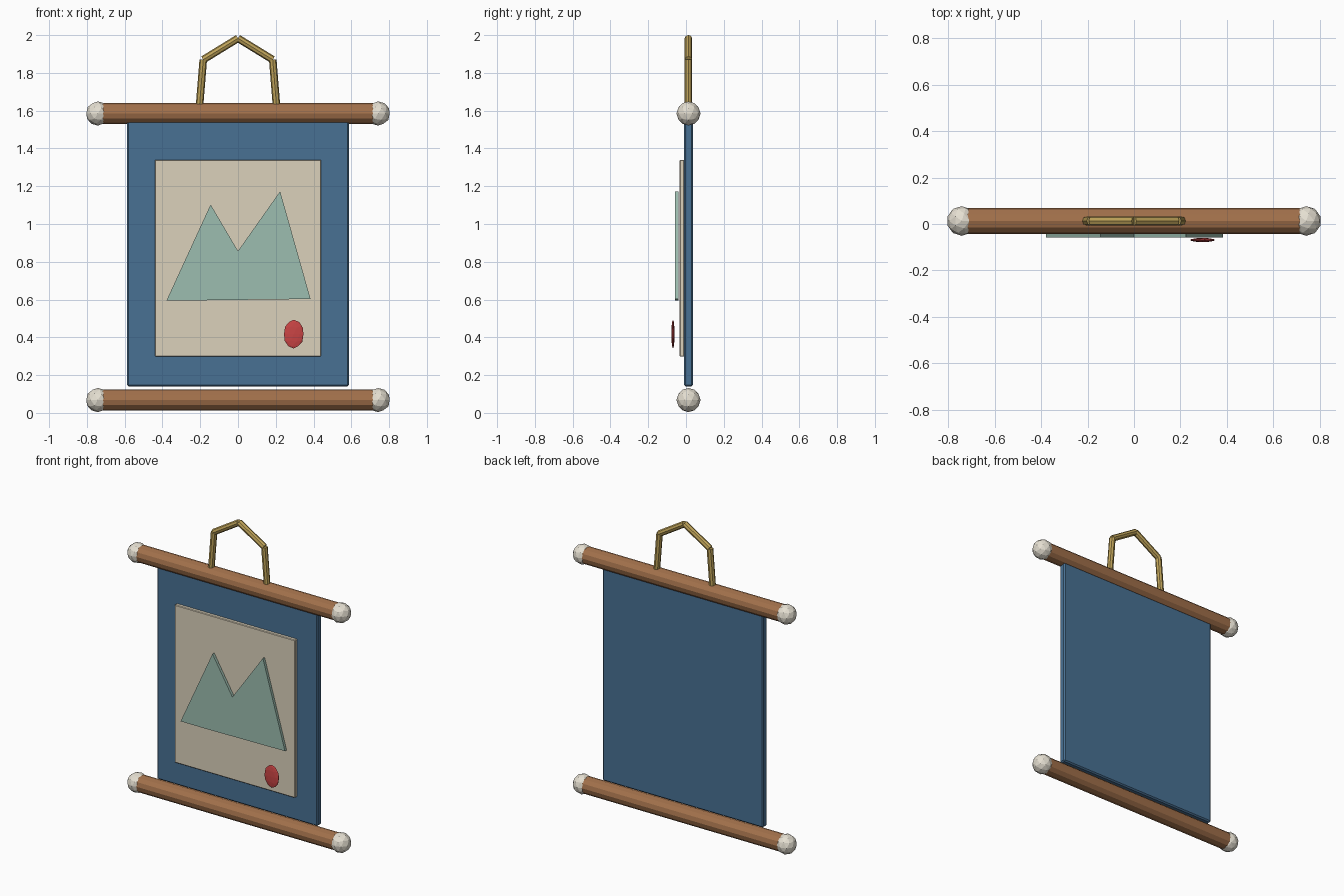
import bpy
import bmesh
from math import pi
from mathutils import Vector

if "Cube" in bpy.data.objects:
    bpy.data.objects.remove(bpy.data.objects["Cube"])

Y = 0.013  # depth of the rods and cloth


def material(name, rgb):
    m = bpy.data.materials.new(name)
    m.diffuse_color = (*[(c / 255) ** 2.2 for c in rgb], 1)
    m.use_nodes = True
    m.node_tree.nodes["Principled BSDF"].inputs["Base Color"].default_value = m.diffuse_color
    return m


WOOD = material("wood", (160, 112, 76))
IVORY = material("ivory", (228, 222, 208))
BLUE = material("blue_cloth", (74, 112, 146))
PAPER = material("paper", (218, 208, 186))
GREEN = material("pale_green", (155, 188, 174))
RED = material("red", (200, 70, 70))
BRASS = material("brass", (190, 162, 90))


def finish(name, mat):
    ob = bpy.context.object
    ob.name = name
    ob.data.materials.append(mat)
    return ob


def tube(name, a, b, radius, sides, mat):
    a, b = Vector(a), Vector(b)
    bpy.ops.mesh.primitive_cylinder_add(vertices=sides, radius=radius, depth=(b - a).length,
                                        location=(a + b) / 2,
                                        rotation=(b - a).to_track_quat('Z', 'Y').to_euler())
    return finish(name, mat)


def ball(name, loc, radii, mat):
    bpy.ops.mesh.primitive_ico_sphere_add(subdivisions=2, radius=1, location=loc)
    ob = finish(name, mat)
    ob.scale = radii
    return ob


def panel(name, lo, hi, bevel, mat):
    lo, hi = Vector(lo), Vector(hi)
    bpy.ops.mesh.primitive_cube_add(size=1, location=(lo + hi) / 2)
    ob = finish(name, mat)
    ob.scale = hi - lo
    bpy.ops.object.transform_apply(location=False, rotation=False, scale=True)
    mod = ob.modifiers.new("bevel", 'BEVEL')
    mod.width = bevel
    mod.segments = 1
    return ob


# Rods with a knob on each end
for label, z in (("bottom", 0.068), ("top", 1.585)):
    tube(label + "_rod", (-0.745, Y, z), (0.745, Y, z), 0.055, 12, WOOD)
    for side, x in (("left", -0.742), ("right", 0.742)):
        ball(f"{label}_{side}_knob", (x, Y, z), (0.064,) * 3, IVORY)

# Cloth and the picture paper on its front
panel("cloth", (-0.587, Y - 0.023, 0.14), (0.587, Y + 0.023, 1.545), 0.008, BLUE)
panel("paper", (-0.44, -0.034, 0.298), (0.44, -0.008, 1.34), 0.004, PAPER)

# Twin-peaked mountain, an extruded outline
outline = [(-0.378, 0.596), (-0.19, 0.596), (0.384, 0.603),
           (0.223, 1.173), (0.0, 0.857), (-0.145, 1.103)]
bm = bmesh.new()
face = bm.faces.new([bm.verts.new((x, -0.059, z)) for x, z in outline])
ext = bmesh.ops.extrude_face_region(bm, geom=[face], use_keep_orig=True)
bmesh.ops.translate(bm, vec=(0, 0.018, 0),
                    verts=[g for g in ext["geom"] if isinstance(g, bmesh.types.BMVert)])
bmesh.ops.recalc_face_normals(bm, faces=bm.faces)
mesh = bpy.data.meshes.new("mountain")
bm.to_mesh(mesh)
bm.free()
mesh.materials.append(GREEN)
bpy.context.collection.objects.link(bpy.data.objects.new("mountain", mesh))

# Flattened red seal
ball("seal", (0.295, -0.069, 0.417), (0.054, 0.009, 0.076), RED)

# Hanging loop from straight pieces
for side, s in (("left", -1), ("right", 1)):
    foot, bend, peak = (s * 0.205, Y, 1.61), (s * 0.184, Y, 1.87), (0, Y, 1.983)
    tube(side + "_hanger_post", foot, bend, 0.02, 8, BRASS)
    tube(side + "_hanger_top", bend, peak, 0.02, 8, BRASS)
